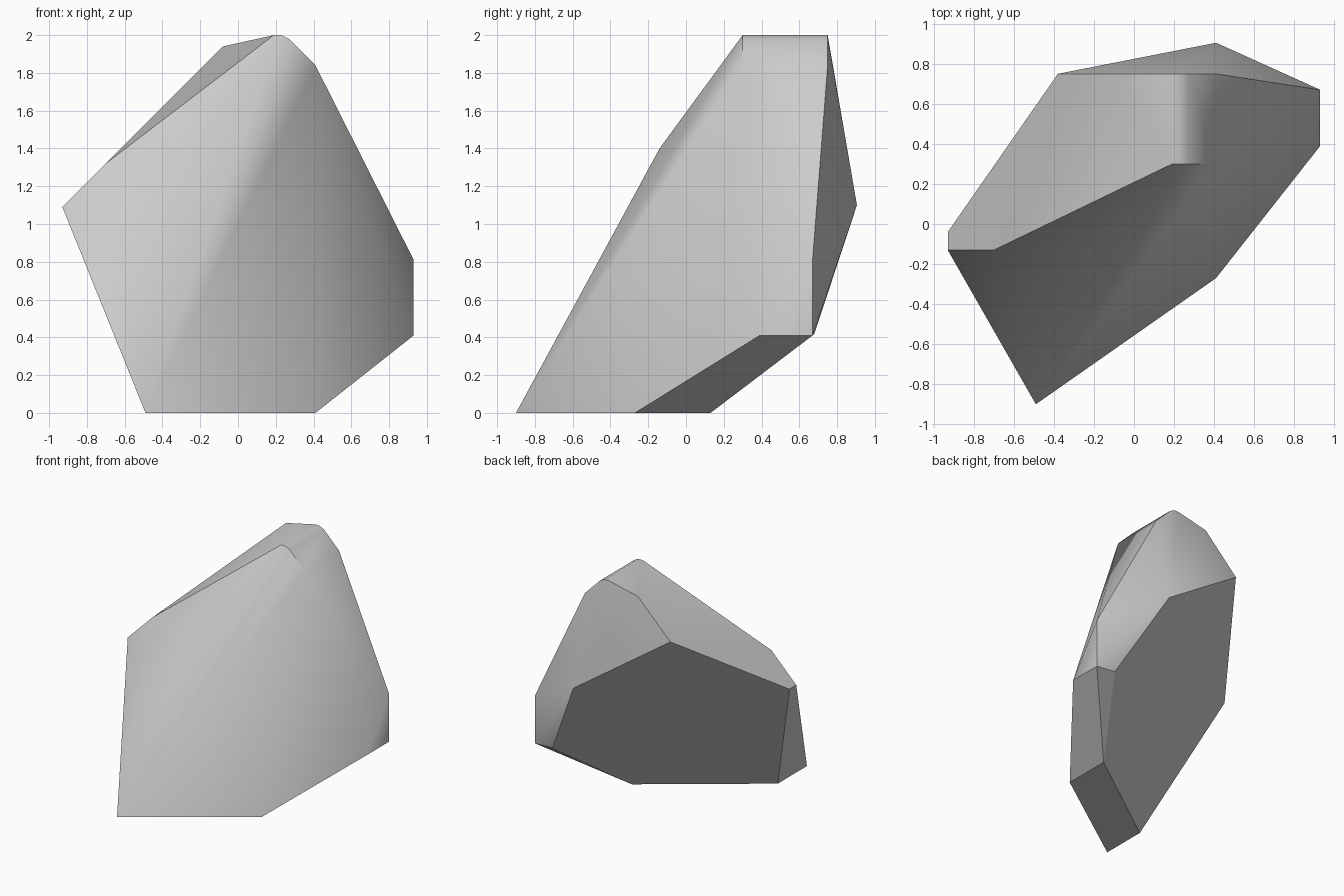
import bpy, bmesh, math

cube = bpy.data.objects.get("Cube")
if cube:
    bpy.data.objects.remove(cube, do_unlink=True)

# Stone colour
stone = bpy.data.materials.new("stone grey")
stone.use_nodes = True
grey = (0.6, 0.6, 0.6, 1)
stone.diffuse_color = grey
stone.node_tree.nodes["Principled BSDF"].inputs["Base Color"].default_value = grey

# Corners of the boulder, grouped by region
base = [(-0.49, -0.9, 0), (0.41, -0.27, 0), (0.41, 0.13, 0), (-0.49, -0.515, 0)]
left_flank = [(0.93, 0.39, 0.41), (0.93, 0.67, 0.41), (0.93, 0.67, 0.81), (0.76, 0.68, 0.42)]
right_flank = [(-0.93, -0.13, 1.09), (-0.93, -0.04, 1.09), (-0.7, -0.13, 1.32)]
back = [(0.41, 0.905, 1.1), (-0.38, 0.75, 1.64), (-0.08, 0.75, 1.94)]
front_bulge = [(-0.3, -0.14, 1.4)]

# Rounded crest, the same curve at its front and back ends
crest_curve = [(0.19, 2.0), (0.23, 2.0), (0.27, 1.98), (0.41, 1.84)]
crest = [(x, y, z) for y in (0.3, 0.75) for x, z in crest_curve]

# Wrap the corners in a faceted convex skin
bm = bmesh.new()
for co in base + left_flank + right_flank + back + front_bulge + crest:
    bm.verts.new(co)
bmesh.ops.convex_hull(bm, input=bm.verts)
bmesh.ops.delete(bm, geom=[v for v in bm.verts if not v.link_faces], context='VERTS')

# Merge the nearly level triangles into broad facets
bmesh.ops.dissolve_limit(bm, angle_limit=math.radians(2), verts=bm.verts, edges=bm.edges)
bmesh.ops.recalc_face_normals(bm, faces=bm.faces)

mesh = bpy.data.meshes.new("boulder")
bm.to_mesh(mesh)
bm.free()
mesh.materials.append(stone)
boulder = bpy.data.objects.new("boulder", mesh)
bpy.context.collection.objects.link(boulder)

# Soft front ridge, crisp remaining edges
bpy.ops.object.select_all(action='DESELECT')
boulder.select_set(True)
bpy.context.view_layer.objects.active = boulder
bpy.ops.object.shade_smooth_by_angle(angle=math.radians(32))
